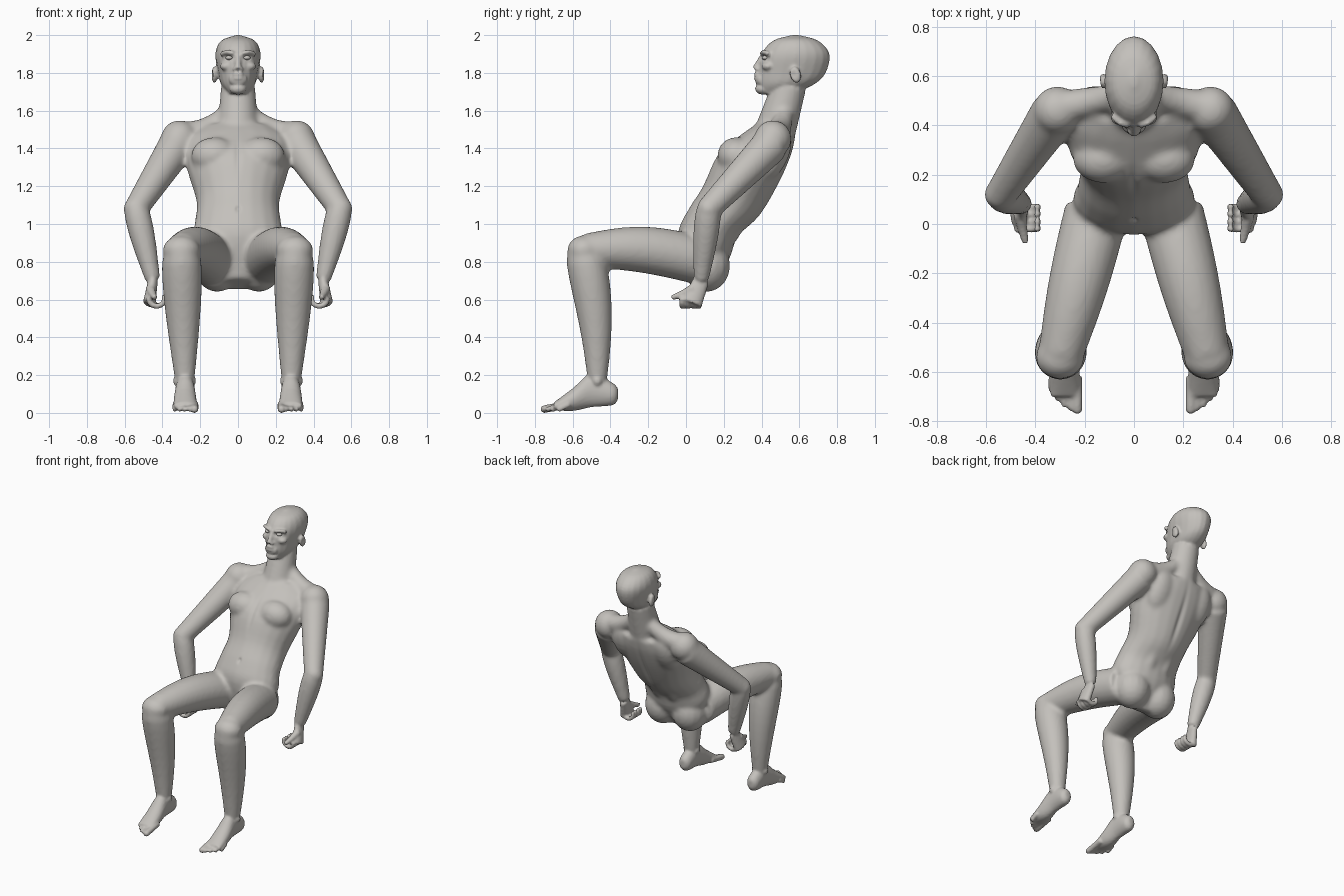
import bpy, bmesh, math
from mathutils import Vector, Matrix, kdtree

if "Cube" in bpy.data.objects:
    bpy.data.objects.remove(bpy.data.objects["Cube"])

skin = bpy.data.materials.new("warm grey")
skin.use_nodes = True
skin.diffuse_color = (0.55, 0.53, 0.5, 1)
skin.node_tree.nodes["Principled BSDF"].inputs["Base Color"].default_value = skin.diffuse_color

# joints of the left side
shoulder = Vector((.32, .45, 1.42))
elbow = Vector((.54, .12, 1.08))
wrist = Vector((.45, .08, .7))
knuckles = Vector((.47, .03, .58))
hip = Vector((.15, .06, .81))
knee = Vector((.3, -.54, .86))
ankle = Vector((.28, -.47, .1))
ear = Vector((.125, .58, 1.79))
eye = Vector((.046, .42, 1.88))


def smooth_rows(rows, steps=4):
    """Catmull-Rom curve through rows of numbers."""
    rows = [Vector(row) for row in rows]
    rows = [rows[0] * 2 - rows[1]] + rows + [rows[-1] * 2 - rows[-2]]
    result = []
    for before, start, end, after in zip(rows, rows[1:], rows[2:], rows[3:]):
        for step in range(steps):
            t = step / steps
            leave, arrive = (end - before) / 2, (after - start) / 2
            blend = t * t * (3 - 2 * t)
            result.append(start * (1 - blend) + end * blend
                          + leave * t * (1 - t) ** 2 - arrive * t * t * (1 - t))
    return result + [rows[-2]]


def loft(bm, rings, axis, sides=20):
    """Skin over oval rings (centre, half width, half depth) square to the axis."""
    axis = Vector(axis).normalized()
    across = (Vector((1, 0, 0)) - axis * axis.x).normalized()
    deep = axis.cross(across)
    angles = [math.tau * k / sides for k in range(sides)]
    loops = [[bm.verts.new(centre + across * width * math.cos(a) + deep * depth * math.sin(a))
              for a in angles] for centre, width, depth in rings]
    for low, high in zip(loops, loops[1:]):
        for k in range(sides):
            bm.faces.new((low[k], low[k - 1], high[k - 1], high[k]))
    bm.faces.new(loops[0])
    bm.faces.new(loops[-1])


def profile(bm, rows, axis, x=0):
    """Loft from rows of y, z, half width, half depth."""
    loft(bm, [(Vector((x, y, z)), abs(w), abs(d)) for y, z, w, d in smooth_rows(rows)], axis)


def bone(bm, start, end, thick, thin, bulge=0, peak=.5, bow=(0, 0, 0), flat=1, steps=12):
    """Tapered limb with a muscle bulge, bent sideways by bow."""
    start, end, bow = Vector(start), Vector(end), Vector(bow)
    power = math.log(.5) / math.log(peak)
    rings = []
    for step in range(steps + 1):
        t = step / steps
        radius = thick + (thin - thick) * t + bulge * math.sin(math.pi * t ** power)
        rings.append((start.lerp(end, t) + bow * math.sin(math.pi * t), radius * flat, radius))
    loft(bm, rings, end - start)


def ball(bm, centre, size, tilt=0):
    place = Matrix.Translation(centre) @ Matrix.Rotation(tilt, 4, "X")
    bmesh.ops.create_uvsphere(bm, u_segments=16, v_segments=10, radius=1,
                              matrix=place @ Matrix.Diagonal((*size, 1)))


def fuse(bm, name, voxel, rounds, base=None):
    """Mirror the parts and merge them, with any base, into one softened surface."""
    bmesh.ops.mirror(bm, geom=bm.verts[:] + bm.edges[:] + bm.faces[:],
                     matrix=Matrix.Identity(4), merge_dist=-1, axis="X")
    bmesh.ops.recalc_face_normals(bm, faces=bm.faces)
    if base:
        bm.from_mesh(base)
    mesh = bpy.data.meshes.new(name + "_parts")
    bm.to_mesh(mesh)
    bm.free()
    parts = bpy.data.objects.new(name, mesh)
    bpy.context.collection.objects.link(parts)
    remesh = parts.modifiers.new("merge", "REMESH")
    remesh.mode, remesh.voxel_size = "VOXEL", voxel
    soften = parts.modifiers.new("soften", "SMOOTH")
    soften.factor, soften.iterations = .5, rounds
    graph = bpy.context.evaluated_depsgraph_get()
    merged = bpy.data.meshes.new_from_object(parts.evaluated_get(graph))
    bpy.data.objects.remove(parts)
    bpy.data.meshes.remove(mesh)
    return merged


def finish(name, mesh):
    mesh.materials.clear()
    mesh.materials.append(skin)
    mesh.polygons.foreach_set("use_smooth", [True] * len(mesh.polygons))
    bpy.context.collection.objects.link(bpy.data.objects.new(name, mesh))


# torso and neck
bm = bmesh.new()
profile(bm, [(.05, .68, .09, .07), (.09, .87, .24, .15), (.14, 1, .23, .15), (.24, 1.12, .22, .17),
             (.33, 1.29, .27, .18), (.43, 1.42, .28, .14), (.49, 1.5, .2, .1)], axis=(0, 1, 2))
bone(bm, (0, .47, 1.48), (0, .55, 1.74), thick=.11, thin=.09)

# trunk muscles: trapezius, chest, shoulder blade, back column, buttock
bone(bm, (.06, .52, 1.58), (.3, .47, 1.48), thick=.05, thin=.07, bow=(0, 0, -.03))
ball(bm, (.125, .265, 1.36), (.125, .1, .1), tilt=.4)
ball(bm, (.16, .47, 1.36), (.1, .07, .15), tilt=-.45)
bone(bm, (.06, .22, .93), (.06, .5, 1.42), thick=.05, thin=.05, bulge=.01)
ball(bm, (.11, .11, .78), (.125, .125, .14))

# arm
ball(bm, shoulder + Vector((-.01, .01, .03)), (.1, .1, .1))
bone(bm, shoulder, elbow, thick=.1, thin=.065)
ball(bm, elbow, (.068, .064, .065))
bone(bm, elbow, wrist, thick=.064, thin=.04, bulge=.012, peak=.35)

# leg
bone(bm, hip, knee, thick=.13, thin=.09, bulge=.012, bow=(0, 0, .03))
ball(bm, knee, (.1, .09, .08))
bone(bm, knee, ankle, thick=.09, thin=.044, bulge=.026, peak=.28, bow=(0, .025, 0))
core = fuse(bm, "core", voxel=.014, rounds=5)

# head and jaw
bm = bmesh.new()
profile(bm, [(.48, 1.69, .05, .09), (.53, 1.74, .09, .15), (.56, 1.8, .105, .18), (.58, 1.9, .12, .18),
             (.58, 1.97, .09, .12), (.58, 2, .01, .02)], axis=(0, 0, 1))
ball(bm, (0, .405, 1.715), (.046, .04, .03))
ball(bm, (0, .395, 1.765), (.05, .03, .04))

# lips, nose, nostril, cheek, brow, ear
for z in (1.793, 1.773):
    ball(bm, (0, .374, z), (.03, .016, .009))
bone(bm, (0, .41, 1.9), (0, .367, 1.82), thick=.013, thin=.018)
ball(bm, (.017, .38, 1.82), (.012, .018, .012))
ball(bm, (.06, .435, 1.835), (.036, .035, .024))
bone(bm, (.02, .4, 1.9), (.09, .44, 1.9), thick=.012, thin=.012, bow=(0, -.01, .01))
ball(bm, ear, (.016, .03, .045), tilt=.25)

# loose fist with the thumb forward
bone(bm, wrist, knuckles, thick=.043, thin=.056, flat=.6)
for finger in range(4):
    for step in range(10):
        curl = math.pi * step / 8
        spot = Vector((.04 * math.cos(curl) - .04, .03 * finger - .05, .02 - .035 * math.sin(curl)))
        ball(bm, knuckles + spot, [.017 - step * .0004] * 3)
bone(bm, (.465, .04, .66), (.44, -.075, .61), thick=.026, thin=.014, bow=(0, 0, -.005))

# foot, ankle bones and toes
profile(bm, [(-.36, .1, .02, .03), (-.39, .1, .045, .06), (-.5, .12, .05, .09), (-.6, .07, .06, .06),
             (-.7, .035, .06, .02)], axis=(0, -1, 0), x=ankle.x)
for offset in (-.04, .045):
    ball(bm, ankle + Vector((offset, 0, .07)), (.018, .025, .028))
for toe in range(5):
    x = .23 + .026 * toe
    tip = -.75 + .005 * toe * toe
    radius = .014 if toe else .021
    bone(bm, (x, -.62, .045), (x, tip, .02), thick=radius, thin=radius)
    ball(bm, (x, tip, .02), [radius] * 3)
body = fuse(bm, "body", voxel=.0085, rounds=2, base=core)
bpy.data.meshes.remove(core)

# soft dents: mouth, navel, breastbone, spine, eye socket, ear
dents = [((0, .365, 1.784), (.03, .03, .004), (0, .006, 0)),
         ((0, 0, 1.08), (.01, .05, .015), (0, .014, 0)),
         ((0, .2, 1.36), (.016, .1, .09), (0, .01, 0)),
         ((0, .46, 1.22), (.02, .12, .22), (0, -.014, 0))]
for side in (1, -1):
    dents += [((side * eye.x, .4, eye.z), (.022, .04, .012), (0, .016, 0)),
              ((side * .145, .57, ear.z), (.02, .012, .02), (-.008 * side, 0, 0))]
tree = kdtree.KDTree(len(body.vertices))
for vert in body.vertices:
    tree.insert(vert.co, vert.index)
tree.balance()
for centre, reach, push in dents:
    for spot, index, _ in tree.find_range(centre, 2 * max(reach)):
        far = sum(((a - b) / r) ** 2 for a, b, r in zip(spot, centre, reach))
        body.vertices[index].co += Vector(push) * math.exp(-far)
finish("body", body)

# eyes
for side, name in ((1, "left_eye"), (-1, "right_eye")):
    bm = bmesh.new()
    ball(bm, (eye.x * side, eye.y, eye.z), (.021, .019, .012))
    eyeball = bpy.data.meshes.new(name)
    bm.to_mesh(eyeball)
    bm.free()
    finish(name, eyeball)
